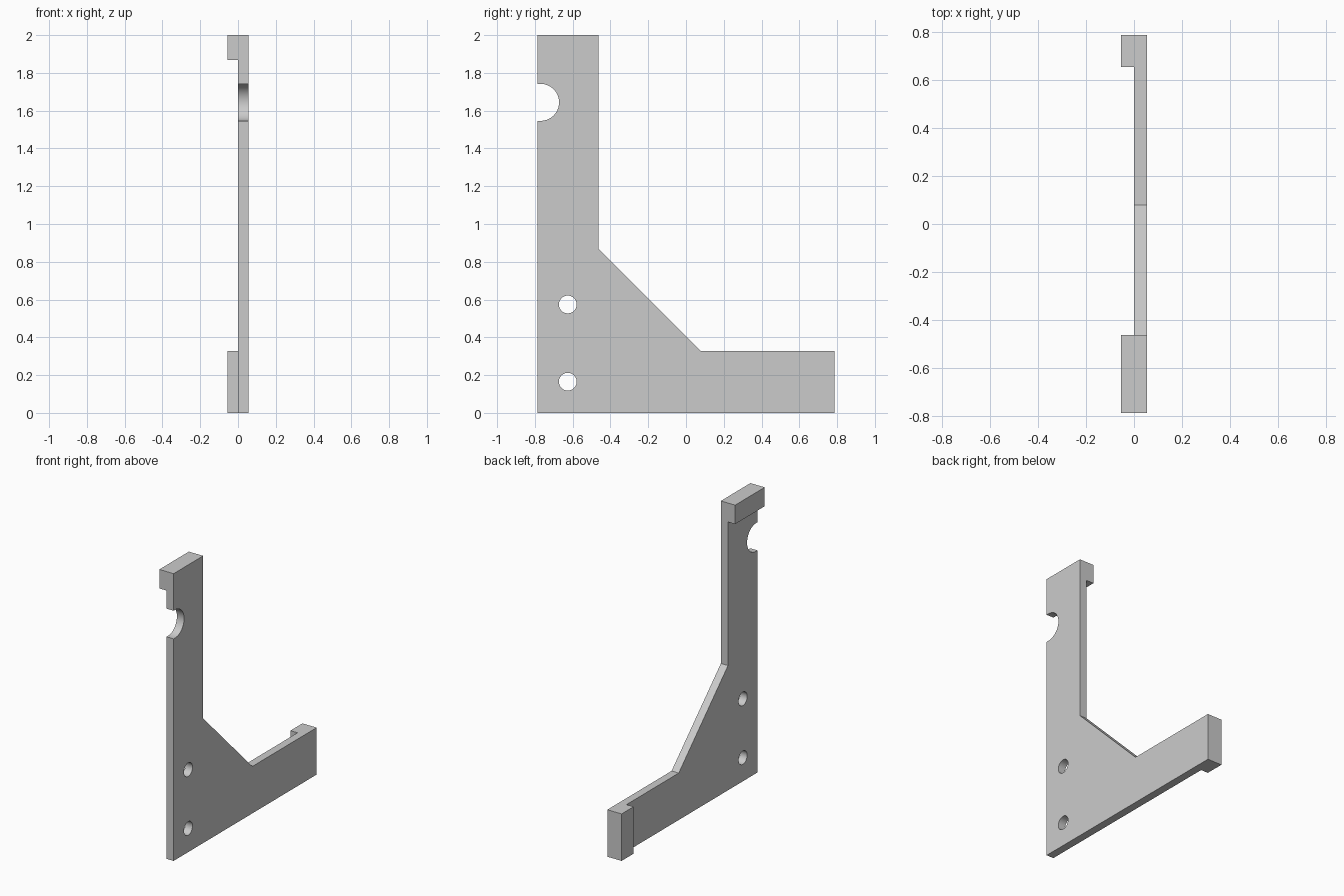
import bpy, bmesh, math
from mathutils import Matrix

cube = bpy.data.objects.get("Cube")
if cube:
    bpy.data.objects.remove(cube, do_unlink=True)

grey = bpy.data.materials.new("plain_grey")
grey.use_nodes = True
colour = (0.6, 0.6, 0.6, 1)
grey.diffuse_color = colour
grey.node_tree.nodes["Principled BSDF"].inputs["Base Color"].default_value = colour

FRONT, BACK, TOP = -0.787, 0.787, 2.0
INNER, ARM_TOP, THICK = -0.462, 0.327, 0.055


def extruded(name, profile, x0, x1):
    """Solid from a (y, z) profile, extruded along x."""
    bm = bmesh.new()
    face = bm.faces.new([bm.verts.new((x0, y, z)) for y, z in profile])
    side = bmesh.ops.extrude_face_region(bm, geom=[face])["geom"]
    moved = [v for v in side if isinstance(v, bmesh.types.BMVert)]
    bmesh.ops.translate(bm, verts=moved, vec=(x1 - x0, 0, 0))
    bmesh.ops.recalc_face_normals(bm, faces=bm.faces)
    mesh = bpy.data.meshes.new(name)
    bm.to_mesh(mesh)
    bm.free()
    mesh.materials.append(grey)
    obj = bpy.data.objects.new(name, mesh)
    bpy.context.collection.objects.link(obj)
    return obj


def rect(y0, y1, z0, z1):
    return [(y0, z0), (y1, z0), (y1, z1), (y0, z1)]


def arc(y, z, r, start, end, n):
    angles = [math.radians(start + (end - start) * i / n) for i in range(n + 1)]
    return [(y + r * math.cos(a), z + r * math.sin(a)) for a in angles]


def cut(obj, cutter):
    mod = obj.modifiers.new("cut_" + cutter.name, "BOOLEAN")
    mod.operation, mod.solver, mod.object = "DIFFERENCE", "EXACT", cutter
    cutter.hide_render = True
    cutter.hide_set(True)


# Flat bracket with a gusset and a rounded notch in its front edge
NOTCH_Z, NOTCH_R = 1.644, 0.098
outline = [(FRONT, 0), (BACK, 0), (BACK, ARM_TOP), (0.08, ARM_TOP),
           (INNER, 0.868), (INNER, TOP), (FRONT, TOP),
           (FRONT, NOTCH_Z + NOTCH_R)]
outline += arc(-0.77, NOTCH_Z, NOTCH_R, 90, -90, 32)
outline.append((FRONT, NOTCH_Z - NOTCH_R))
plate = extruded("bracket_plate", outline, 0, THICK)

# Two round bolt holes
for label, z in (("lower", 0.165), ("upper", 0.574)):
    ring = arc(-0.626, z, 0.047, 0, 360, 40)[:-1]
    cut(plate, extruded(label + "_hole_cutter", ring, -0.1, 0.15))

# Lugs at the ends of both arms, joined into the plate
lugs = {"top_lug": rect(INNER, FRONT, 1.868, TOP),
        "back_lug": rect(0.655, BACK, 0, ARM_TOP)}
for name, profile in lugs.items():
    extruded(name, profile, -THICK, 0)

# Bake the holes and drop the cutters
bpy.context.view_layer.update()
evaluated = plate.evaluated_get(bpy.context.evaluated_depsgraph_get())
baked = bpy.data.meshes.new_from_object(evaluated)
plate.modifiers.clear()
plate.data = baked
for obj in [o for o in bpy.data.objects if o.name.endswith("_hole_cutter")]:
    bpy.data.objects.remove(obj, do_unlink=True)

# Smooth the round walls, keep the flat edges sharp
bpy.ops.object.select_all(action="DESELECT")
plate.select_set(True)
bpy.context.view_layer.objects.active = plate
bpy.ops.object.shade_smooth_by_angle(angle=math.radians(30))
